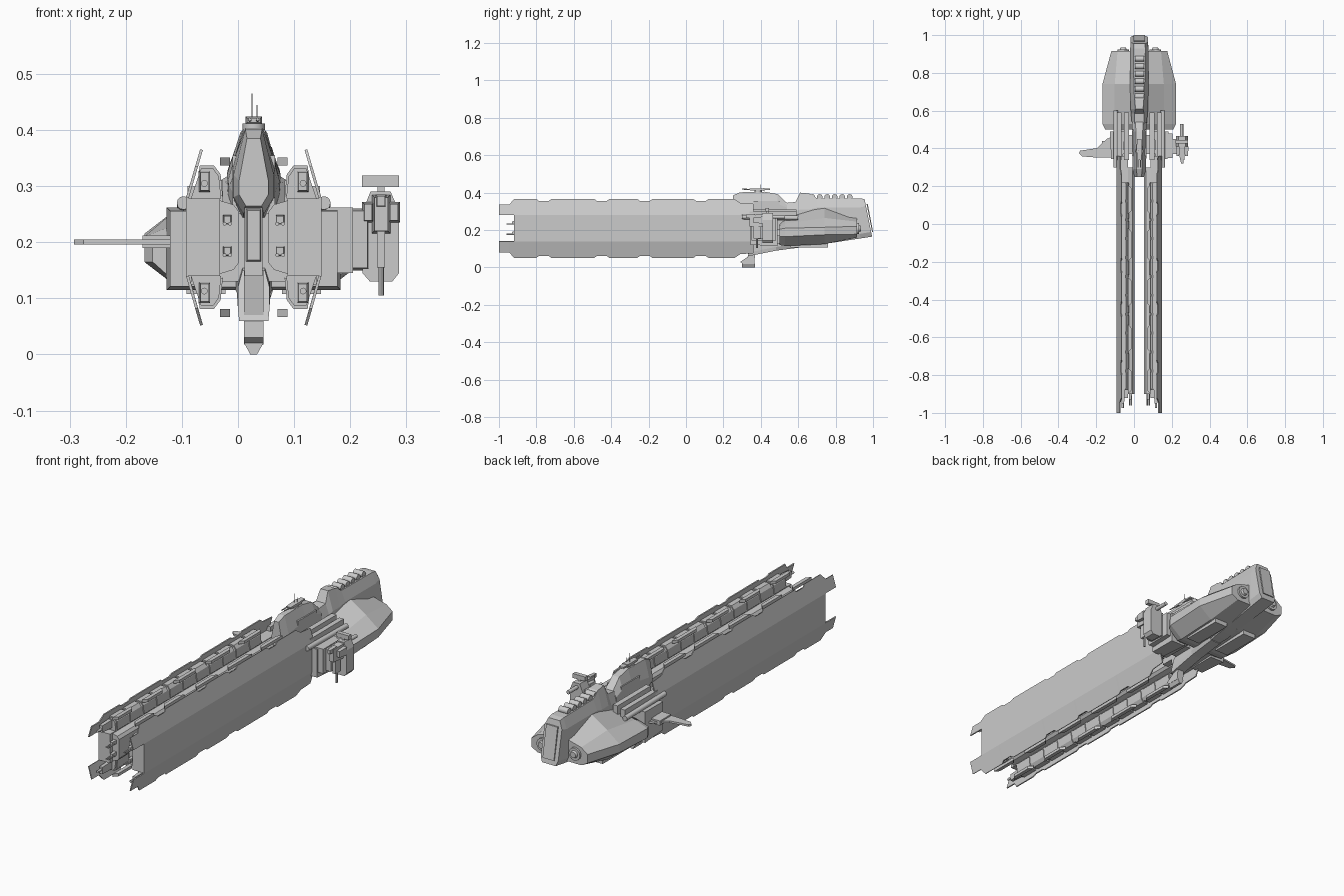
import bpy, bmesh, math
from mathutils import Vector, Matrix

C = 0.028  # centre plane of the ship
grey = bpy.data.materials.new("hull grey")
grey.diffuse_color = (0.6, 0.6, 0.6, 1)


def finish(name, bm, smooth=False):
    bmesh.ops.recalc_face_normals(bm, faces=bm.faces)
    me = bpy.data.meshes.new(name)
    bm.to_mesh(me)
    bm.free()
    ob = bpy.data.objects.new(name, me)
    bpy.context.collection.objects.link(ob)
    me.materials.append(grey)
    if smooth:
        me.shade_smooth()
        me.set_sharp_from_angle(angle=math.radians(35))
    return ob


def loft(name, rings):
    """Skin a list of equal-length vertex rings and cap both ends."""
    bm = bmesh.new()
    rs = [[bm.verts.new(p) for p in r] for r in rings]
    n = len(rs[0])
    for a, b in zip(rs, rs[1:]):
        for i in range(n):
            bm.faces.new((a[i], a[(i + 1) % n], b[(i + 1) % n], b[i]))
    bm.faces.new(rs[0])
    bm.faces.new(rs[-1])
    return finish(name, bm)


def box(name, x, y, z, taper=0.0):
    """Box from ranges; taper shrinks the -y end in x and z."""
    def ring(yy, t):
        return [(x[0] + t, yy, z[0] + t), (x[1] - t, yy, z[0] + t),
                (x[1] - t, yy, z[1] - t), (x[0] + t, yy, z[1] - t)]
    return loft(name, [ring(y[0], taper), ring(y[1], 0)])


def side_box(name, s, u, y, z, taper=0.0):
    a, b = sorted((C + s * u[0], C + s * u[1]))
    return box(name, (a, b), y, z, taper)


def prism(name, pts, axis, lo, hi):
    """Extrude a 2D outline along x (y,z points), y (x,z points) or z (x,y points)."""
    def put(p, d):
        q = list(p)
        q.insert(axis, d)
        return q
    return loft(name, [[put(p, lo) for p in pts], [put(p, hi) for p in pts]])


def tube(name, p, q, r, r2=None, sides=12):
    p, q = Vector(p), Vector(q)
    bm = bmesh.new()
    rot = (q - p).to_track_quat('Z', 'Y').to_matrix().to_4x4()
    bmesh.ops.create_cone(bm, cap_ends=True, segments=sides, radius1=r,
                          radius2=r if r2 is None else r2, depth=(q - p).length,
                          matrix=Matrix.Translation((p + q) / 2) @ rot)
    return finish(name, bm, True)


def octo(yb, yt, zb, z1, z2, zt, wb, wm, wt):
    """Eight-sided symmetric section leaning from yb at the bottom to yt at the top."""
    half = [(wb, zb), (wm, z1), (wm, z2), (wt, zt)]
    pts = half + [(-w, z) for w, z in reversed(half)]
    return [(C + w, yb + (yt - yb) * (z - zb) / (zt - zb), z) for w, z in pts]


# ---- long prongs, one each side ----
def armour_plate(s):
    bm = bmesh.new()
    st = [(-1, .335), (-.945, .335), (-.92, .365)]
    for d in (-.76, -.45, -.22, .08):  # shallow notches along the edges
        st += [(d - .04, .365), (d - .025, .354), (d + .025, .354), (d + .04, .365)]
    st += [(.26, .365), (.29, .345), (.36, .34)]
    cols = []
    for y, t in st:
        edge = .118 - .025 * (t - .28) / .085
        zs = [(edge, .417 - t), (.118, .14), (.118, .28), (edge, t)]
        cols.append([bm.verts.new((C + s * u, y, z)) for u, z in zs])
    for i, (a, b) in enumerate(zip(cols, cols[1:])):
        for r in range(3):
            if r == 1 and i < 2:  # open slot at the tip
                continue
            bm.faces.new((a[r], a[r + 1], b[r + 1], b[r]))
    ob = finish("armour_plate", bm)
    m = ob.modifiers.new("thickness", 'SOLIDIFY')
    m.thickness, m.offset = .005, 0


for s in (-1, 1):
    armour_plate(s)
    side_box("prong_core", s, (.060, .116), (-.92, .36), (.14, .278))
    for up in (-1, 1):
        def Z(a, b):
            return tuple(sorted((.209 + up * a, .209 + up * b)))
        # sloped ridge carrying the segmented deck
        pts = [(C + s * u, .209 + up * z) for u, z in
               ((.058, .069), (.062, .108), (.072, .122), (.094, .122), (.112, .069))]
        prism("deck_ridge", pts, 1, -.88, .22)
        for i in range(11):
            y = -.87 + i * .1
            seg = [(C + s * u, .209 + up * z) for u, z in
                   ((.055, .072), (.059, .112), (.071, .128), (.096, .128), (.1, .1))]
            prism("deck_segment", seg, 1, y, y + .085)
        # inner edge flaps
        for y0, y1 in ((-.9, -.76), (-.68, -.53), (-.44, -.28), (-.2, -.02), (.05, .21)):
            pts = [(C + s * u, y) for u, y in
                   ((.06, y0), (.042, y0 + .02), (.042, y1 - .02), (.06, y1))]
            prism("inner_flap", pts, 2, *Z(.128, .142))
        # inner rail bevel, gun and barrels at the tip
        pts = [(C + s * u, .209 + up * z) for u, z in
               ((.062, 0), (.026, 0), (.026, .045), (.036, .058), (.062, .066))]
        prism("inner_rail", pts, 1, -.90, .3)
        side_box("tip_gun", s, (.077, .098), (-.95, -.86), Z(.08, .118), .003)
        zb = .209 + up * .096
        tube("tip_barrel", (C + s * .088, -.975, zb), (C + s * .088, -.94, zb), .006)
        zb = .209 + up * .028
        for du in (-.005, .005):
            x = C + s * (.047 + du)
            tube("small_barrel", (x, -.96, zb - .004), (x, -.9, zb - .004), .0035, sides=8)
        side_box("small_gun", s, (.039, .055), (-.93, -.89), (zb - .006, zb + .012), .002)
    # rails and brackets joining prong to hull
    side_box("upper_rail", s, (.094, .118), (.34, .59), (.25, .30))
    side_box("inner_rail_link", s, (.055, .08), (.34, .59), (.2, .31))
    side_box("lower_rail", s, (.06, .112), (.34, .55), (.125, .17))
    side_box("bracket", s, (.08, .155), (.345, .49), (.115, .262), .006)
    tube("strut", (C + s * .125, .3, .27), (C + s * .125, .6, .265), .012)

    # engine hull
    def gem(y, w, zb, m0, m1, zt, zr, k):
        prof = [(.02, zb), (k, zb), (w, m0), (w, m1), (k, zt), (.02, zr)]
        return [(C + s * u, y, z) for u, z in prof]
    loft("side_hull", [gem(.50, .180, .12, .165, .205, .22, .24, .13),
                       gem(.53, .195, .115, .165, .21, .235, .27, .13),
                       gem(.74, .195, .125, .175, .215, .265, .335, .13),
                       gem(.915, .148, .16, .178, .22, .245, .27, .115)])
    side_box("belly_panel", s, (.05, .12), (.56, .76), (.108, .14))
    tube("engine_ring", (C + s * .085, .90, .208), (C + s * .085, .925, .208), .030)
    tube("engine_nozzle", (C + s * .085, .92, .208), (C + s * .085, .935, .208), .020, .014)

# ---- central body ----
loft("tail_spine", [octo(.50, .53, .11, .18, .29, .345, .02, .038, .025),
                    octo(.585, .585, .11, .18, .30, .35, .025, .044, .025),
                    octo(.61, .61, .11, .18, .31, .40, .025, .046, .02),
                    octo(.66, .66, .115, .18, .31, .395, .03, .047, .024),
                    octo(.70, .70, .12, .18, .32, .37, .03, .048, .028),
                    octo(.93, .93, .155, .18, .32, .37, .036, .048, .032),
                    octo(.995, .955, .165, .19, .33, .365, .036, .046, .03)])
prism("rear_panel", [(.995, .19), (1.0, .19), (.972, .34), (.965, .34)], 0, C - .03, C + .03)
for i in range(6):
    y = .675 + i * .04
    tube("spine_rib", (C - .024, y, .377), (C + .024, y, .377), .015)
loft("bridge_tower", [octo(.25, .25, .265, .285, .31, .385, .014, .026, .012),
                      octo(.29, .29, .25, .28, .32, .402, .018, .036, .015),
                      octo(.42, .42, .24, .28, .34, .405, .02, .038, .016),
                      octo(.49, .49, .24, .28, .34, .392, .02, .038, .018),
                      octo(.54, .54, .24, .28, .32, .345, .02, .038, .02)])
box("tower_block", (C - .038, C + .038), (.36, .5), (.25, .355))
box("neck", (C - .016, C + .016), (.26, .56), (.14, .27))
box("neck_panel", (C - .014, C + .014), (.252, .262), (.165, .26), .003)
box("cross_beam", (C - .13, C + .13), (.37, .47), (.13, .25))
loft("belly", [octo(.33, .36, .06, .08, .12, .15, .026, .028, .02),
               octo(.48, .48, .09, .11, .16, .2, .026, .03, .02),
               octo(.62, .62, .108, .13, .16, .2, .026, .04, .02)])
prism("keel", [(.29, .03), (.305, .018), (.365, .018), (.37, .08), (.46, .12), (.4, .15),
               (.32, .15), (.335, .06)], 0, C - .017, C + .017)
prism("keel_tip", [(C - .017, .02), (C - .006, 0), (C + .006, 0), (C + .017, .02)], 1, .30, .368)

# ---- turret and masts on the tower ----
tube("turret_base", (C, .385, .40), (C, .385, .412), .02)
box("turret", (C - .015, C + .015), (.34, .42), (.41, .424), .003)
for dx in (-.007, .007):
    tube("turret_barrel", (C + dx, .30, .419), (C + dx, .35, .417), .003, sides=8)
box("turret_fin", (C - .012, C + .012), (.42, .45), (.415, .422))
tube("mast", (C - .003, .39, .42), (C - .003, .39, .465), .001, sides=6)
tube("short_mast", (C + .006, .40, .42), (C + .006, .40, .445), .001, sides=6)

# ---- left winglet ----
prism("winglet", [(-.292, .375), (-.275, .358), (-.2, .352), (-.12, .352), (-.12, .46),
                  (-.145, .45), (-.195, .402), (-.285, .388)], 2, .196, .205)
box("winglet_root", (-.17, -.11), (.355, .44), (.19, .212))

# ---- right arm with mounted gun rig ----
box("arm", (.15, .205), (.35, .48), (.145, .262))
box("arm_link", (.2, .235), (.37, .45), (.15, .26), .004)
prism("rig_shield", [(.222, .145), (.235, .13), (.275, .13), (.287, .145), (.287, .255),
                     (.272, .29), (.236, .29), (.222, .255)], 1, .41, .465)
box("rig_body", (.238, .272), (.34, .42), (.215, .285), .005)
box("rig_head", (.245, .265), (.32, .37), (.262, .285), .003)
for x in (.232, .278):
    box("rig_shoulder", (x - .011, x + .011), (.36, .41), (.235, .272), .004)
box("rig_rifle", (.248, .262), (.36, .4), (.155, .23))
tube("rig_barrel", (.255, .38, .105), (.255, .38, .16), .005, sides=8)
tube("rig_rear_barrel", (.252, .44, .27), (.252, .53, .27), .009)
box("rig_plate", (.221, .287), (.425, .445), (.298, .319))
box("rig_plate_post", (.249, .261), (.428, .442), (.28, .3))
